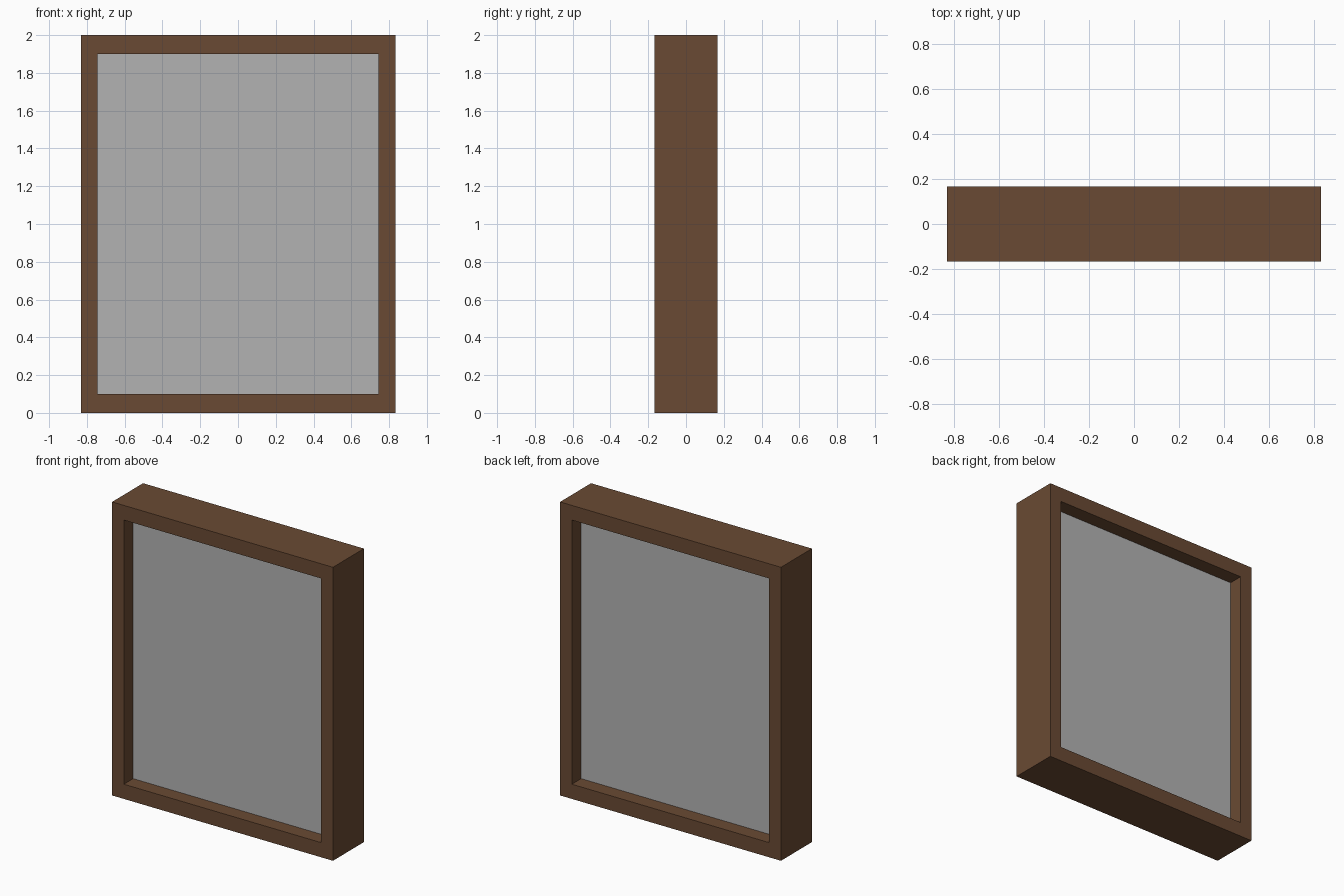
import bpy, bmesh

if "Cube" in bpy.data.objects:
    bpy.data.objects.remove(bpy.data.objects["Cube"])

HALF_W, HEIGHT, HALF_D = 0.8325, 2.0, 0.1667   # outer frame
IN_W, RAIL = 0.744, 0.1                        # opening half width, rail height
PANE_D = 0.0667                                # half thickness of the pane


def material(name, rgb):
    m = bpy.data.materials.new(name)
    m.diffuse_color = (*rgb, 1.0)
    m.use_nodes = True
    m.node_tree.nodes["Principled BSDF"].inputs["Base Color"].default_value = m.diffuse_color
    return m


def add_object(name, bm, mat):
    bmesh.ops.recalc_face_normals(bm, faces=bm.faces)
    me = bpy.data.meshes.new(name)
    bm.to_mesh(me)
    bm.free()
    me.materials.append(mat)
    ob = bpy.data.objects.new(name, me)
    bpy.context.collection.objects.link(ob)
    return ob


def rect(bm, half_w, z0, z1, y):
    return [bm.verts.new((x, y, z)) for x, z in
            ((-half_w, z0), (half_w, z0), (half_w, z1), (-half_w, z1))]


wood = material("brown wood", (0.144, 0.0685, 0.0331))
grey = material("grey pane", (0.45, 0.45, 0.45))

# Frame: four rectangular loops bridged into a closed mitred ring
bm = bmesh.new()
loops = [rect(bm, HALF_W, 0, HEIGHT, -HALF_D),
         rect(bm, HALF_W, 0, HEIGHT, HALF_D),
         rect(bm, IN_W, RAIL, HEIGHT - RAIL, HALF_D),
         rect(bm, IN_W, RAIL, HEIGHT - RAIL, -HALF_D)]
for i in range(4):
    a, b = loops[i], loops[(i + 1) % 4]
    for j in range(4):
        k = (j + 1) % 4
        bm.faces.new((a[j], a[k], b[k], b[j]))
add_object("window_frame", bm, wood)

# Pane: thick slab recessed equally from front and back
bm = bmesh.new()
front = rect(bm, IN_W, RAIL, HEIGHT - RAIL, -PANE_D)
back = rect(bm, IN_W, RAIL, HEIGHT - RAIL, PANE_D)
bm.faces.new(front)
bm.faces.new(back[::-1])
for j in range(4):
    k = (j + 1) % 4
    bm.faces.new((front[j], back[j], back[k], front[k]))
add_object("pane", bm, grey)
